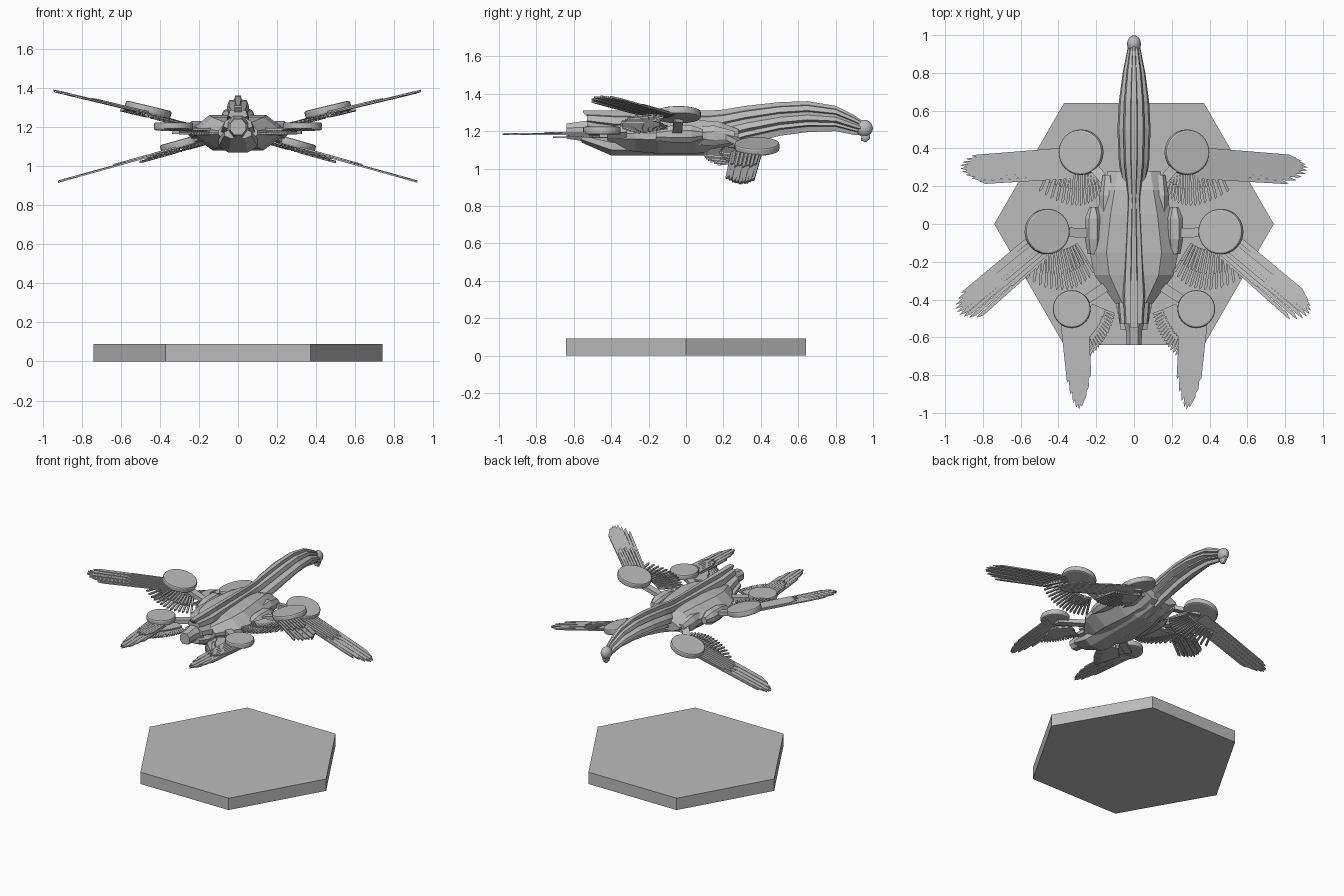
import bpy, bmesh
from mathutils import Vector, Matrix

if "Cube" in bpy.data.objects:
    bpy.data.objects.remove(bpy.data.objects["Cube"])

grey = bpy.data.materials.new("plain grey")
grey.use_nodes = True
grey.diffuse_color = (0.5, 0.5, 0.5, 1)
grey.node_tree.nodes["Principled BSDF"].inputs["Base Color"].default_value = (0.5, 0.5, 0.5, 1)


def finish(bm, name):
    bmesh.ops.recalc_face_normals(bm, faces=bm.faces)
    mesh = bpy.data.meshes.new(name)
    bm.to_mesh(mesh)
    bm.free()
    mesh.materials.append(grey)
    obj = bpy.data.objects.new(name, mesh)
    bpy.context.collection.objects.link(obj)
    return obj


def skin(bm, rings):
    """Bridge rings of points and cap both ends."""
    rows = [[bm.verts.new(p) for p in ring] for ring in rings]
    n = len(rows[0])
    for r0, r1 in zip(rows, rows[1:]):
        for i in range(n):
            j = (i + 1) % n
            bm.faces.new((r0[i], r0[j], r1[j], r1[i]))
    bm.faces.new(rows[0])
    bm.faces.new(rows[-1])


def loft(name, half, stations, cx=0):
    """Sweep a mirrored half section through (y, half width, bottom, top)."""
    section = half + [(-x, z) for x, z in reversed(half) if x > 0]
    bm = bmesh.new()
    skin(bm, [[(cx + x * w, y, lo + z * (hi - lo)) for x, z in section]
              for y, w, lo, hi in stations])
    return finish(bm, name)


def bezier(p, t):
    a, b, c = (Vector(q) for q in p)
    return a * (1 - t) ** 2 + b * 2 * t * (1 - t) + c * t * t


def strip(bm, a, b, width, thick):
    """Flat feather with a slanted tip."""
    d = b - a
    s = Vector((-d.y, d.x, 0)).normalized() * width / 2
    outline = [a - s, a + s, a + d * 0.93 + s, b - s * 0.6, a + d * 0.96 - s]
    up = Vector((0, 0, thick / 2))
    skin(bm, [[p - up for p in outline], [p + up for p in outline]])


# Hexagonal stand
bm = bmesh.new()
bmesh.ops.create_cone(bm, cap_ends=True, segments=6, radius1=0.74, radius2=0.74, depth=0.09,
                      matrix=Matrix.Translation((0, 0, 0.045)) @ Matrix.Rotation(0.5235988, 4, "Z"))
if max(v.co.x for v in bm.verts) < 0.7:
    bmesh.ops.rotate(bm, verts=bm.verts, matrix=Matrix.Rotation(0.5235988, 3, "Z"))
finish(bm, "hexagonal_stand")

# Ridged neck and spine
ridges = [(.18, 1), (.22, .88), (.55, .86), (.65, .7), (.45, .66), (.9, .55),
          (1, .4), (.6, .33), (.7, .22), (.3, .18), (.2, 0)]
loft("neck_and_spine", ridges, [
    (-.53, .075, 1.13, 1.31), (-.38, .09, 1.07, 1.31), (-.05, .065, 1.07, 1.31),
    (.13, .05, 1.07, 1.31), (.2, .06, 1.09, 1.315), (.32, .08, 1.13, 1.335),
    (.5, .088, 1.175, 1.355), (.65, .08, 1.195, 1.36), (.8, .06, 1.2, 1.335),
    (.9, .04, 1.18, 1.285), (.95, .03, 1.18, 1.25)])
crest = [(1, 0), (1, 1)]
loft("tail_crest", crest, [(-.55, .018, 1.3, 1.31), (-.48, .018, 1.22, 1.31), (-.3, .018, 1.22, 1.31)])

# Tail nozzle
octagon = [(.5, 1), (1, .7), (1, .3), (.5, 0)]
loft("tail_nozzle", octagon, [(-.64, .04, 1.16, 1.24), (-.57, .042, 1.15, 1.25), (-.5, .06, 1.13, 1.26)])

# Main hull and keel
hull = [(.62, 1), (1, .62), (1, .42), (.55, 0)]
loft("hull", hull, [
    (-.42, .1, 1.12, 1.22), (-.27, .21, 1.09, 1.25), (-.15, .235, 1.08, 1.26),
    (.05, .2, 1.08, 1.26), (.18, .165, 1.1, 1.25), (.28, .14, 1.14, 1.21)])
loft("keel", octagon, [
    (-.56, .07, 1.14, 1.19), (-.4, .1, 1.07, 1.17), (.1, .1, 1.07, 1.17), (.24, .06, 1.11, 1.17)])

# Head and hooked beak
bm = bmesh.new()
bmesh.ops.create_uvsphere(bm, u_segments=16, v_segments=10, radius=1,
                          matrix=Matrix.Translation((0, .953, 1.215)) @ Matrix.Diagonal((.037, .046, .045, 1)))
head = finish(bm, "head")
for face in head.data.polygons:
    face.use_smooth = True
loft("beak", octagon, [(.935, .018, 1.15, 1.2), (.96, .018, 1.14, 1.2), (.985, .012, 1.16, 1.21)])

# Wings: hub, radius, height, slope, arm start, primary roots and tips, secondary roots and tips
wings = {
    "front": dict(hub=(.28, .38), r=.12, z=1.11, slope=-.28, arm=(.13, .2),
                  roots=[(.3, .4), (.3, .33), (.32, .25)],
                  tips=[(.86, .355), (1.0, .29), (.82, .22)],
                  inner=[(.18, .29), (.26, .26), (.5, .29)],
                  outer=[(.17, .17), (.27, .02), (.5, .17)]),
    "middle": dict(hub=(.46, -.04), r=.12, z=1.28, slope=.24, arm=(.18, -.05),
                   roots=[(.55, -.07), (.48, -.1), (.46, -.17)],
                   tips=[(.91, -.37), (1.0, -.51), (.83, -.5)],
                   inner=[(.24, -.13), (.36, -.22), (.58, -.16)],
                   outer=[(.21, -.26), (.35, -.44), (.6, -.27)]),
    "rear": dict(hub=(.33, -.45), r=.1, z=1.195, slope=0, arm=(.1, -.3),
                 roots=[(.385, -.47), (.31, -.49), (.25, -.52)],
                 tips=[(.345, -.84), (.28, -1.13), (.235, -.82)],
                 inner=[(.18, -.42), (.22, -.47), (.28, -.54)],
                 outer=[(.1, -.48), (.13, -.62), (.24, -.71)]),
}

for part, w in wings.items():
    hx, hy = w["hub"]

    for side, sx in (("left", 1), ("right", -1)):
        def place(p, lift=0):
            z = w["z"] + w["slope"] * (p[0] - hx) + lift
            return Vector((sx * p[0], p[1], z))

        # Long primary feathers in a shallow overlapping fan
        bm = bmesh.new()
        count = 9
        for i in range(count):
            t = i / (count - 1)
            strip(bm, place(bezier([(*p, 0) for p in w["roots"]], t), -.012),
                  place(bezier([(*p, 0) for p in w["tips"]], t), -.012 + .003 * (i % 2)), .019, .009)
        # Short coverts that step over the primaries
        for i in range(7):
            t = (i + .5) / 7
            a = bezier([(*p, 0) for p in w["roots"]], t)
            b = bezier([(*p, 0) for p in w["tips"]], t)
            strip(bm, place(a, -.004), place(a.lerp(b, .5 + .04 * (i % 2)), -.004), .016, .008)
        finish(bm, f"{side}_{part}_primary_feathers")

        # Secondary feathers along the trailing edge, in two layers
        bm = bmesh.new()
        for layer, (count, reach) in enumerate(((15, 1), (14, .6))):
            for i in range(count):
                t = i / (count - 1)
                a = bezier([(*p, 0) for p in w["inner"]], t)
                b = bezier([(*p, 0) for p in w["outer"]], t)
                a = a.lerp(Vector((hx, hy, 0)), .3)
                strip(bm, place(a, -.028 + .012 * layer),
                      place(a.lerp(b, reach), -.028 + .012 * layer), .014, .01)
        finish(bm, f"{side}_{part}_secondary_feathers")

        # Arm joining hull and hub
        bm = bmesh.new()
        root, end = place(w["arm"]), place(w["hub"], -.015)
        root.z = 1.18
        strip(bm, root, end, .05, .03)
        finish(bm, f"{side}_{part}_wing_arm")

        # Round lift disc with bevelled rims, tilted with the wing
        bm = bmesh.new()
        bmesh.ops.create_cone(bm, cap_ends=True, segments=32, radius1=w["r"], radius2=w["r"], depth=.042)
        rim = [e for e in bm.edges if abs(e.verts[0].co.z - e.verts[1].co.z) < .001]
        bmesh.ops.bevel(bm, geom=rim, offset=.01, segments=2, affect="EDGES", profile=.5)
        tilt = Vector((-w["slope"] * sx, 0, 1)).to_track_quat("Z", "Y").to_matrix().to_4x4()
        bm.transform(Matrix.Translation(place(w["hub"], .008)) @ tilt)
        finish(bm, f"{side}_{part}_disc")

# Stepped side pods on the hull
for side, sx in (("left", 1), ("right", -1)):
    loft(f"{side}_side_pod", octagon, [
        (-.16, .03, 1.15, 1.21), (-.08, .045, 1.14, 1.23), (.03, .045, 1.14, 1.23), (.09, .02, 1.16, 1.21)],
        sx * .215)
    loft(f"{side}_shoulder", octagon, [
        (.02, .04, 1.13, 1.22), (.15, .045, 1.12, 1.23), (.26, .025, 1.14, 1.2)], sx * .14)
